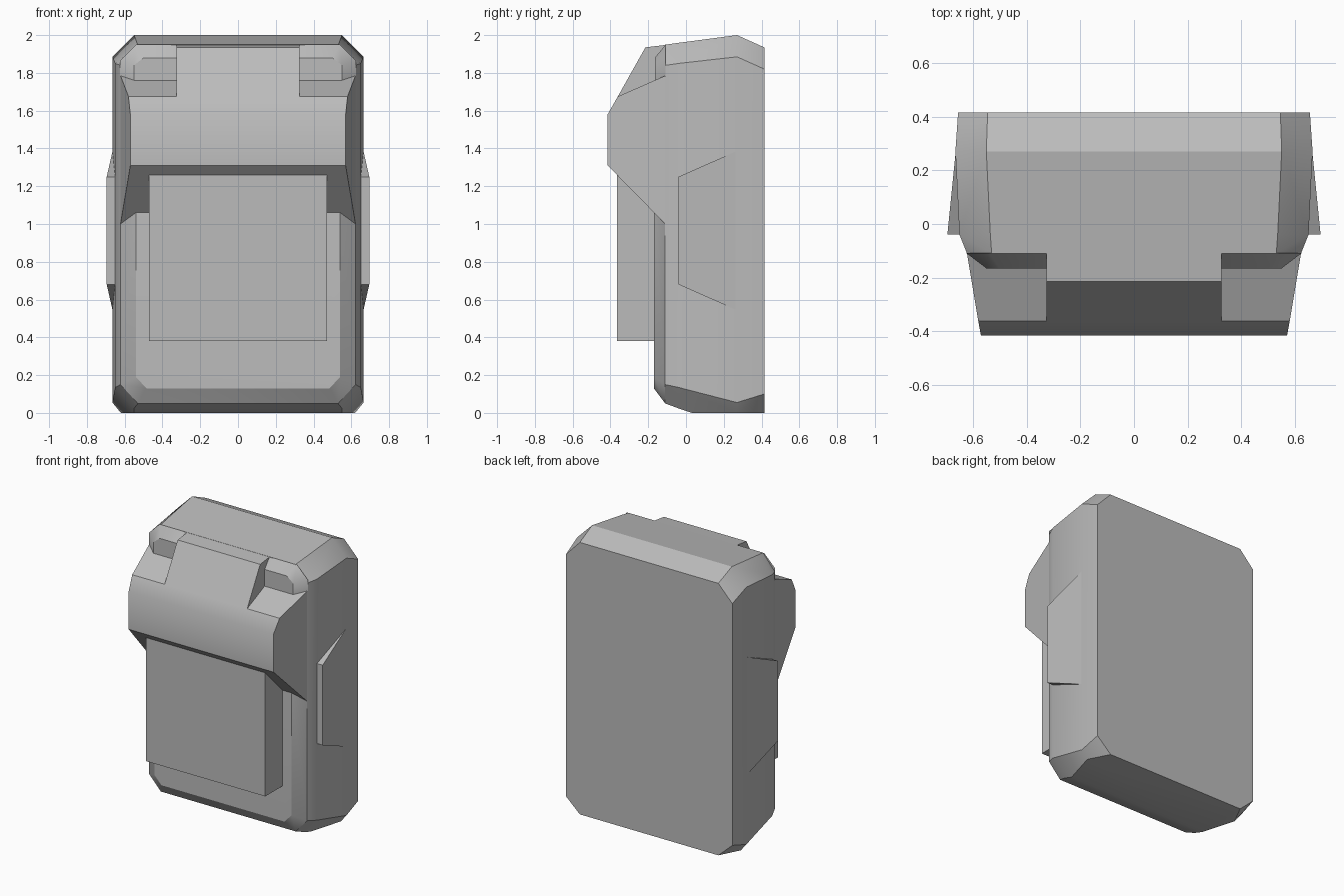
import bpy, bmesh, math

cube = bpy.data.objects.get("Cube")
if cube:
    bpy.data.objects.remove(cube, do_unlink=True)

grey = bpy.data.materials.new("plain grey")
grey.use_nodes = True
COLOUR = (0.5, 0.5, 0.5, 1)
grey.diffuse_color = COLOUR
grey.node_tree.nodes["Principled BSDF"].inputs["Base Color"].default_value = COLOUR


def hull(name, points):
    """Convex faceted solid around a set of points."""
    bm = bmesh.new()
    for p in points:
        bm.verts.new(p)
    result = bmesh.ops.convex_hull(bm, input=bm.verts)
    loose = {g for g in result["geom_interior"] + result["geom_unused"]
             if isinstance(g, bmesh.types.BMVert)}
    bmesh.ops.delete(bm, geom=list(loose), context="VERTS")
    bmesh.ops.dissolve_limit(bm, angle_limit=math.radians(1), verts=bm.verts, edges=bm.edges)
    bmesh.ops.recalc_face_normals(bm, faces=bm.faces)
    mesh = bpy.data.meshes.new(name)
    bm.to_mesh(mesh)
    bm.free()
    mesh.materials.append(grey)
    obj = bpy.data.objects.new(name, mesh)
    bpy.context.collection.objects.link(obj)
    bpy.context.view_layer.objects.active = obj
    for o in bpy.context.selected_objects:
        o.select_set(False)
    obj.select_set(True)
    bpy.ops.object.shade_smooth_by_angle(angle=math.radians(30))
    return obj


def both(points):
    """Mirror points across the centre."""
    return [(s * x, y, z) for s in (1, -1) for x, y, z in points]


def section(y, top_x, top, side_x, side_top, side_low, low_x, low):
    """Right half of a chamfered cross-section."""
    return [(top_x, y, top), (side_x, y, side_top), (side_x, y, side_low), (low_x, y, low)]


# Main pack shell with chamfered rim and raised front panel
shell = section(0.415, 0.545, 1.935, 0.655, 1.82, 0.10, 0.545, 0)
shell += section(0.27, 0.55, 2.0, 0.665, 1.885, 0.055, 0.62, 0)
shell += section(-0.04, 0.535, 1.959, 0.65, 1.85, 0.135, 0.55, 0.024)
shell += section(-0.11, 0.53, 1.949, 0.622, 1.84, 0.15, 0.53, 0.05)
shell += [(0.55, 0.03, 0), (0.54, -0.17, 1.07), (0.54, -0.17, 0.19), (0.485, -0.17, 0.13)]
hull("pack_shell", both(shell))

# Overhanging hood with low shoulders, and its taller middle
hull("hood", both([(0.622, -0.11, 1.785), (0.58, -0.361, 1.675), (0.57, -0.415, 1.58),
                   (0.57, -0.415, 1.31), (0.622, -0.11, 1.0)]))
hull("hood_middle", both([(0.325, -0.10, 1.949), (0.325, -0.215, 1.935),
                          (0.325, -0.361, 1.675), (0.325, -0.10, 1.67)]))

# Front pocket
hull("front_pocket", both([(0.47, y, z) for y in (-0.365, -0.16) for z in (0.38, 1.26)]))

for s, side in ((1, "left"), (-1, "right")):
    # Tapered lamp sitting in the shoulder notch
    lamp = [(0.325, -0.165, 1.88), (0.50, -0.165, 1.88), (0.55, -0.165, 1.84),
            (0.55, -0.165, 1.755), (0.325, -0.165, 1.755),
            (0.325, -0.108, 1.949), (0.54, -0.108, 1.949), (0.625, -0.108, 1.865),
            (0.625, -0.108, 1.78), (0.325, -0.108, 1.78)]
    hull(side + "_lamp", [(s * x, y, z) for x, y, z in lamp])

    # Flared side fin that sinks into the shell toward the back
    fin = [(x - 0.1 * (y + 0.04), y, z) for x in (0.695, 0.63)
           for y, low, high in ((-0.04, 0.68, 1.25), (0.3, 0.53, 1.40)) for z in (low, high)]
    hull(side + "_side_fin", [(s * x, y, z) for x, y, z in fin])
